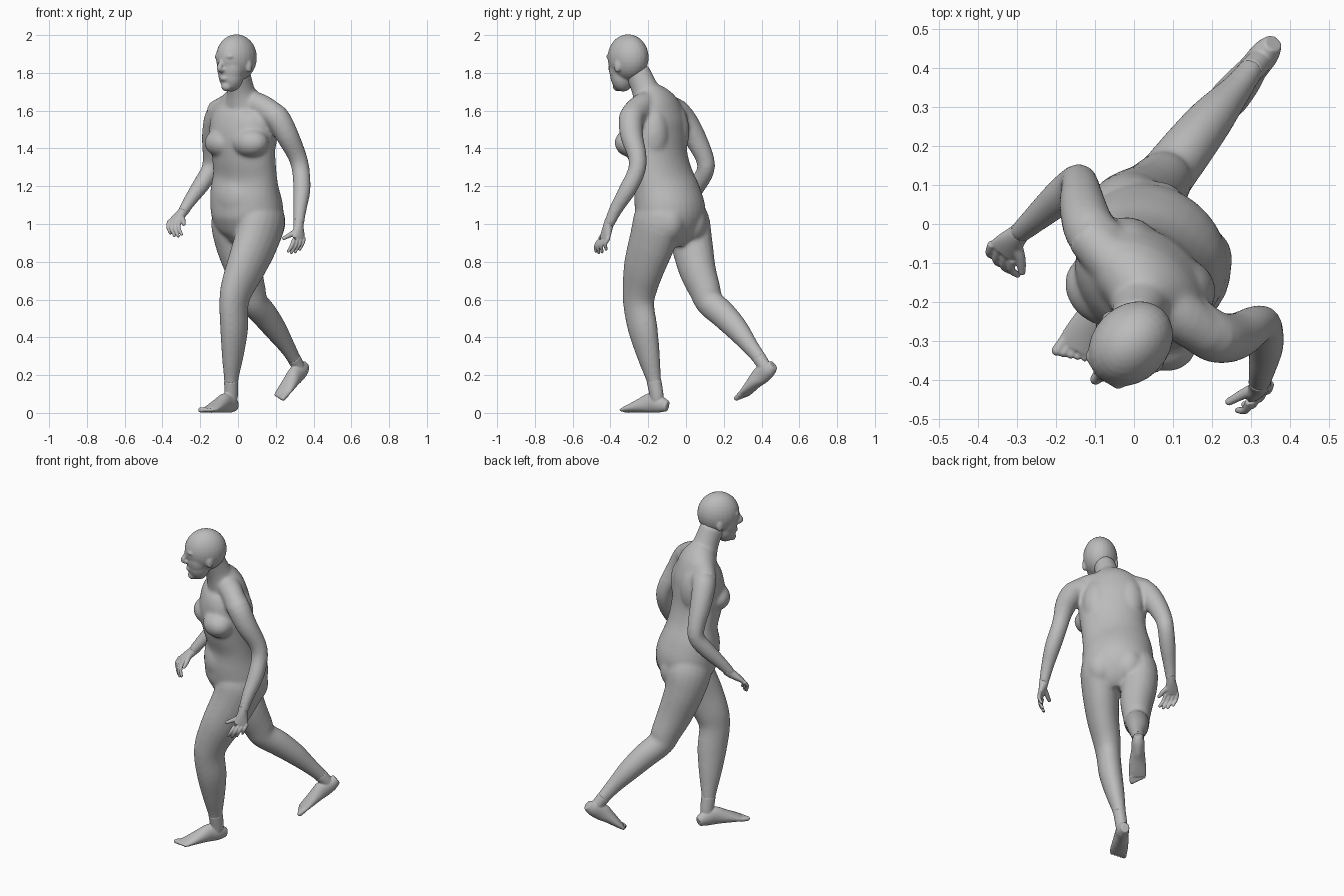
import bpy
import bmesh
import math
from mathutils import Matrix, Vector

cube = bpy.data.objects.get("Cube")
if cube:
    bpy.data.objects.remove(cube, do_unlink=True)

# One plain grey for the whole figure
grey = bpy.data.materials.new("plain grey")
grey.use_nodes = True
tone = (0.5, 0.5, 0.5, 1)
grey.diffuse_color = tone
grey.node_tree.nodes["Principled BSDF"].inputs["Base Color"].default_value = tone

UP = Vector((0, 0, 1))


def facing(x, y):
    """Return the (left, forward) unit vectors for a heading."""
    forward = Vector((x, y, 0)).normalized()
    return UP.cross(forward), forward


LEFT, FORWARD = facing(-0.62, -0.78)
HEAD_LEFT, HEAD_FORWARD = facing(-0.7, -0.71)


def smooth_rows(rows, steps):
    """Catmull-Rom through rows of x, y, z, half width, half depth."""
    rows = [Vector(tuple(r) + (r[-1],) * (5 - len(r))) for r in rows]
    padded = [rows[0]] + rows + [rows[-1]]
    result = []
    for a, b, c, d in zip(padded, padded[1:], padded[2:], padded[3:]):
        for step in range(steps):
            t = step / steps
            result.append(b + (c - a) * (t / 2)
                          + (a * 2 - b * 5 + c * 4 - d) * (t * t / 2)
                          + (b * 3 - a - c * 3 + d) * (t ** 3 / 2))
    return result + [rows[-1]]


def loft(bm, rows, side, steps=4, sides=20):
    """Skin elliptical rings along a smooth path."""
    path = smooth_rows(rows, steps)
    rings = []
    for i, row in enumerate(path):
        before, after = path[max(i - 1, 0)], path[min(i + 1, len(path) - 1)]
        along = (Vector(after[:3]) - Vector(before[:3])).normalized()
        wide = (side - along * side.dot(along)).normalized()
        deep = along.cross(wide)
        centre, w, d = Vector(row[:3]), row[3], row[4]
        angles = [math.tau * k / sides for k in range(sides)]
        rings.append([bm.verts.new(centre + wide * w * math.cos(a) + deep * d * math.sin(a))
                      for a in angles])
    for low, high in zip(rings, rings[1:]):
        for k in range(sides):
            n = (k + 1) % sides
            bm.faces.new((low[k], low[n], high[n], high[k]))
    bm.faces.new(rings[0][::-1])
    bm.faces.new(rings[-1])


def ball(bm, centre, radii, left=LEFT, forward=FORWARD):
    """Add an ellipsoid with radii along left, forward and up."""
    turn = Matrix((left, forward, UP)).transposed().to_4x4()
    size = Matrix.Diagonal((*radii, 1))
    bmesh.ops.create_uvsphere(bm, u_segments=24, v_segments=16, radius=1,
                              matrix=Matrix.Translation(centre) @ turn @ size)


def fuse(name, bm, voxel, passes):
    """Turn overlapping volumes into one smooth skin."""
    bmesh.ops.recalc_face_normals(bm, faces=bm.faces)
    mesh = bpy.data.meshes.new(name)
    bm.to_mesh(mesh)
    bm.free()
    mesh.materials.append(grey)
    obj = bpy.data.objects.new(name, mesh)
    bpy.context.collection.objects.link(obj)
    remesh = obj.modifiers.new("fuse", "REMESH")
    remesh.mode = "VOXEL"
    remesh.voxel_size = voxel
    remesh.use_smooth_shade = True
    relax = obj.modifiers.new("relax", "SMOOTH")
    relax.factor = 0.5
    relax.iterations = passes


# Body: torso, neck, shoulders, arms and legs
body = bmesh.new()
loft(body, [(.04, -.07, .89, .1, .08), (.05, -.075, .95, .17, .135), (.05, -.08, 1.05, .2, .175),
            (.038, -.1, 1.16, .198, .163), (.037, -.122, 1.26, .186, .135),
            (.03, -.148, 1.36, .184, .137), (.024, -.16, 1.46, .192, .142),
            (.025, -.157, 1.55, .192, .132), (.028, -.163, 1.63, .152, .102),
            (.02, -.2, 1.7, .08, .07)], LEFT, sides=32)
loft(body, [(.025, -.18, 1.62, .11, .09), (.015, -.215, 1.71, .071, .074),
            (-.002, -.26, 1.81, .062, .07)], LEFT)
loft(body, [(-.12, -.025, 1.59, .06), (-.05, -.1, 1.622, .066), (.025, -.172, 1.64, .07),
            (.11, -.23, 1.628, .066), (.19, -.285, 1.585, .06)], UP)

left_arm = [(.15, -.25, 1.59, .065), (.205, -.288, 1.565, .067), (.26, -.288, 1.47, .061),
            (.313, -.258, 1.36, .05), (.333, -.262, 1.28, .047), (.338, -.31, 1.18, .046),
            (.328, -.37, 1.08, .036), (.32, -.412, .99, .028)]
right_arm = [(-.07, -.06, 1.59, .065), (-.11, -.02, 1.565, .067), (-.13, .04, 1.47, .061),
             (-.138, .095, 1.36, .05), (-.147, .105, 1.29, .047), (-.19, .068, 1.215, .046),
             (-.25, .015, 1.13, .036), (-.295, -.025, 1.06, .028)]
for arm in (left_arm, right_arm):
    loft(body, arm, FORWARD)

left_leg = [(.1, -.13, 1.15, .07, .09), (.13, -.145, 1.04, .105, .14), (.1, -.175, .92, .105, .135),
            (.045, -.22, .78, .092, .12), (-.005, -.245, .66, .079, .1), (-.022, -.25, .57, .069, .089),
            (-.02, -.228, .44, .066, .085), (-.028, -.198, .3, .053, .065),
            (-.036, -.17, .17, .036, .041), (-.036, -.155, .09, .034, .038),
            (-.04, -.155, .05, .03, .03)]
right_leg = [(-.03, -.02, 1.12, .08, .09), (-.03, .005, 1.02, .105, .125), (-.012, .03, .9, .104, .115),
             (.03, .06, .76, .093, .102), (.065, .1, .65, .079, .087), (.085, .126, .585, .072, .077),
             (.14, .197, .52, .067, .073), (.2, .272, .44, .058, .063), (.26, .342, .35, .041, .046),
             (.295, .388, .29, .034, .039), (.32, .415, .245, .032, .034),
             (.325, .42, .22, .028, .028)]
for leg in (left_leg, right_leg):
    loft(body, leg, LEFT)

# Chest, belly, shoulder blade and seat volumes
for spot in ((.065, -.285, 1.43), (-.08, -.17, 1.43)):
    ball(body, spot, (.104, .086, .078))
ball(body, (-.012, -.215, 1.5), (.155, .07, .12))
ball(body, (-.01, -.165, 1.14), (.13, .085, .13))
for spot in ((.125, -.17, 1.47), (-.015, -.065, 1.49)):
    ball(body, spot, (.085, .082, .15))
for spot in ((.16, -.1, 1.01), (.05, .015, 1.01)):
    ball(body, spot, (.088, .098, .115))
fuse("body", body, 0.009, 12)

# Head: skull, jaw, nose, brows, eyes, lips and ears
head = bmesh.new()


def on_head(side, front, height):
    return Vector((-.012, -.31, height)) + HEAD_LEFT * side + HEAD_FORWARD * front


def head_ball(side, front, height, radii):
    ball(head, on_head(side, front, height), radii, HEAD_LEFT, HEAD_FORWARD)


head_ball(0, -.005, 1.881, (.097, .12, .123))
head_ball(0, .038, 1.83, (.078, .067, .1))
head_ball(0, .034, 1.795, (.07, .066, .094))
head_ball(0, .07, 1.728, (.03, .026, .026))
head_ball(0, .09, 1.77, (.026, .017, .014))
loft(head, [(*on_head(0, .096, 1.885), .012), (*on_head(0, .112, 1.85), .013),
            (*on_head(0, .124, 1.823), .015), (*on_head(0, .095, 1.81), .014)], HEAD_LEFT)
for side in (-1, 1):
    head_ball(side * .034, .09, 1.886, (.032, .018, .014))
    head_ball(side * .034, .084, 1.858, (.018, .014, .012))
    head_ball(side * .011, .105, 1.817, (.012, .013, .01))
    head_ball(side * .09, -.012, 1.835, (.012, .02, .034))
fuse("head", head, 0.006, 6)


# Hands: a palm, four curled fingers and a thumb
def hand(name, wrist, knuckle, across, reach, curl, thumb):
    bm = bmesh.new()
    wrist, knuckle, across = Vector(wrist), Vector(knuckle), Vector(across)
    reach, curl, thumb = Vector(reach), Vector(curl), Vector(thumb)
    forearm, middle = wrist.lerp(knuckle, -0.5), wrist.lerp(knuckle, 0.5)
    loft(bm, [(*forearm, .026, .026), (*wrist, .027, .026), (*middle, .035, .021),
              (*knuckle, .04, .014)], across)
    for i in range(4):
        base = knuckle + across * (i - 1.5)
        size = 0.85 if i in (0, 3) else 1
        fan = across * (i - 1.5) * 0.1
        bend = base + reach * size + fan
        tip = bend + curl * size + fan
        loft(bm, [(*base, .012), (*bend, .0105), (*tip, .008)], across, sides=12)
        ball(bm, tip, (.008,) * 3)
    root = wrist.lerp(knuckle, 0.3)
    loft(bm, [(*root, .018), (*(root.lerp(thumb, 0.55) + across * 0.3), .014), (*thumb, .01)],
         reach, sides=12)
    ball(bm, thumb, (.01,) * 3)
    fuse(name, bm, 0.0035, 3)


hand("left_hand", left_arm[-1][:3], (.322, -.431, .922), (.017, .015, .003),
     (-.01, -.024, -.036), (-.02, .002, -.036), (.243, -.455, .925))
hand("right_hand", right_arm[-1][:3], (-.337, -.07, 1.013), (.017, -.013, -.002),
     (-.006, -.03, -.036), (.016, -.013, -.04), (-.287, -.122, 1))


# Feet: ankle, heel, arch and ball, then five toes from the big one outwards
def foot(name, leg, rows, inner, toe):
    bm = bmesh.new()
    loft(bm, rows, LEFT)
    loft(bm, leg[-3:], LEFT)
    toe, front = Vector(toe), Vector(rows[-1][:3])
    for i in range(5):
        base = front + LEFT * inner * (.034 - .0175 * i) - toe * (.2 + .12 * i)
        tip = base + toe * (1.2 - .1 * i)
        radius = .014 - .0013 * i
        loft(bm, [(*base, radius), (*tip, radius)], LEFT, sides=12)
        ball(bm, tip, (radius,) * 3)
    fuse(name, bm, 0.004, 6)


foot("left_foot", left_leg, [(-.018, -.097, .035, .024, .028), (-.036, -.14, .046, .036, .046),
                             (-.065, -.185, .053, .038, .053), (-.1, -.237, .039, .045, .039),
                             (-.133, -.29, .024, .05, .024), (-.152, -.318, .016, .048, .016)],
     -1, (-.019, -.027, 0))
foot("right_foot", right_leg, [(.356, .463, .253, .024, .028), (.337, .438, .23, .036, .043),
                               (.305, .398, .2, .038, .05), (.28, .365, .166, .045, .038),
                               (.249, .328, .122, .05, .024), (.231, .307, .098, .048, .016)],
     1, (-.019, -.018, -.02))
